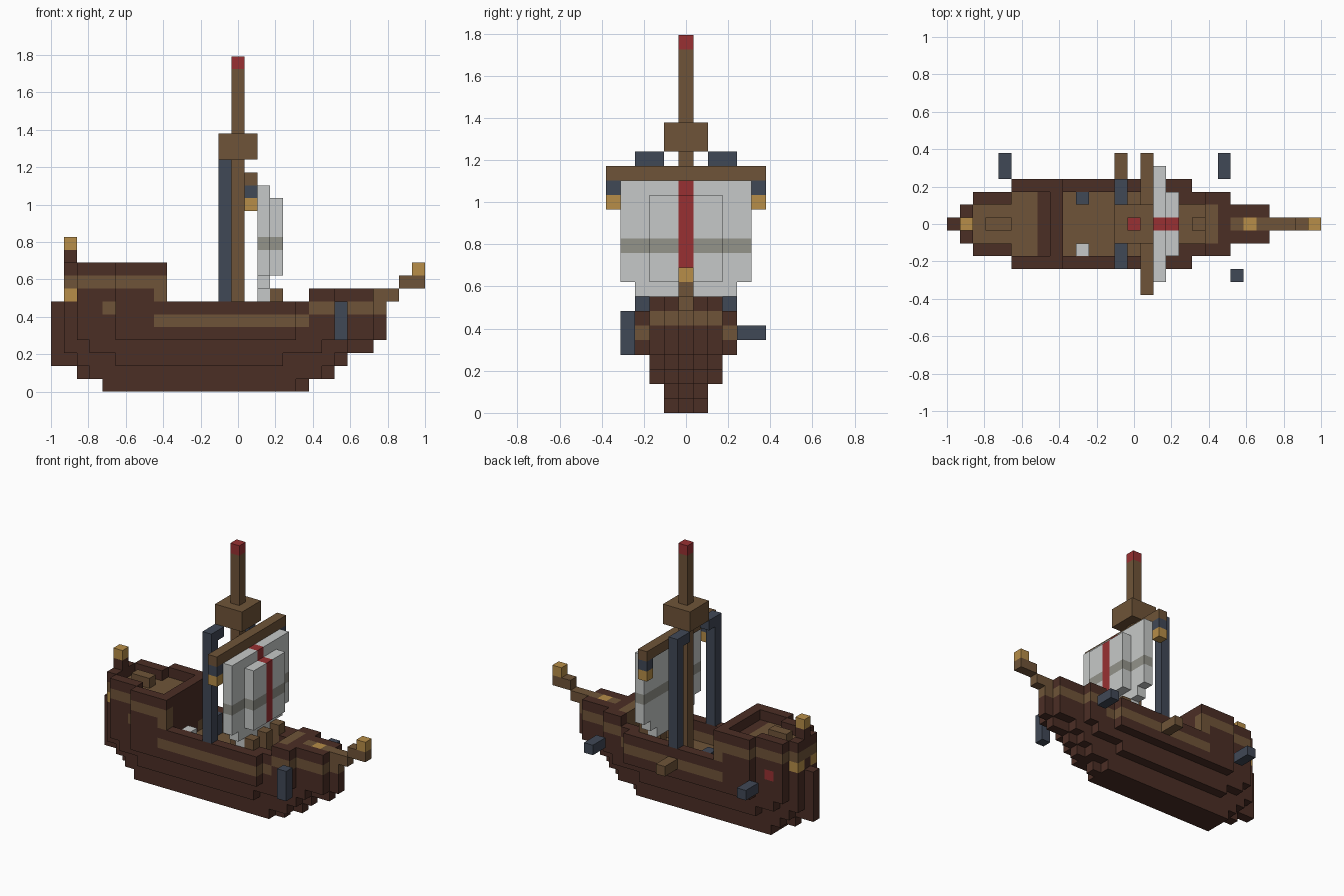
import bpy, bmesh
from mathutils import Vector

if "Cube" in bpy.data.objects:
    bpy.data.objects.remove(bpy.data.objects["Cube"])

V = 2 / 29  # edge of one block


def lin(c):
    c /= 255
    return c / 12.92 if c < 0.04045 else ((c + 0.055) / 1.055) ** 2.4


MATS = {}


def material(name, r, g, b):
    m = bpy.data.materials.new(name)
    col = (lin(r), lin(g), lin(b), 1)
    m.use_nodes = True
    m.diffuse_color = col
    m.node_tree.nodes["Principled BSDF"].inputs["Base Color"].default_value = col
    MATS[name] = m


material("dark_wood", 75, 46, 37)
material("light_wood", 111, 84, 56)
material("gold", 183, 141, 72)
material("iron_blue", 64, 72, 86)
material("canvas", 198, 201, 200)
material("canvas_band", 147, 147, 138)
material("red", 152, 48, 50)


def fill(cells, xs, ys, zs, colour):
    """Set blocks in inclusive ranges; colour None carves them away."""
    for i in range(xs[0], xs[1] + 1):
        for j in range(ys[0], ys[1] + 1):
            for k in range(zs[0], zs[1] + 1):
                if colour is None:
                    cells.pop((i, j, k), None)
                else:
                    cells[i, j, k] = colour


def paint(cells, colour, rule):
    for c in cells:
        if rule(*c):
            cells[c] = colour


def build(name, cells):
    """Turn a set of blocks into one mesh made of its exposed faces."""
    bm = bmesh.new()
    names = sorted(set(cells.values()))
    corners = {}

    def vert(p):
        if p not in corners:
            corners[p] = bm.verts.new(((p[0] - 14.5) * V, (p[1] - 0.5) * V, p[2] * V))
        return corners[p]

    for c, colour in cells.items():
        for axis in range(3):
            for side in (0, 1):
                n = list(c)
                n[axis] += 2 * side - 1
                if tuple(n) in cells:
                    continue
                u, w = (axis + 1) % 3, (axis + 2) % 3
                loop = []
                for a, b in ((0, 0), (1, 0), (1, 1), (0, 1)):
                    p = list(c)
                    p[axis] += side
                    p[u] += a
                    p[w] += b
                    loop.append(vert(tuple(p)))
                f = bm.faces.new(loop if side else loop[::-1])
                f.material_index = names.index(colour)
    me = bpy.data.meshes.new(name)
    bm.to_mesh(me)
    bm.free()
    for n in names:
        me.materials.append(MATS[n])
    ob = bpy.data.objects.new(name, me)
    bpy.context.collection.objects.link(ob)


def block(name, xs, ys, zs, colour):
    cells = {}
    fill(cells, xs, ys, zs, colour)
    build(name, cells)


# Hull: each layer lists its length span for every half width, from the keel out
hull = {}
LAYERS = {
    (0, 0): [(4, 19), (4, 18)],
    (1, 1): [(2, 21), (3, 20)],
    (2, 2): [(0, 22), (2, 21), (5, 17)],
    (3, 3): [(0, 24), (1, 22), (3, 20)],
    (4, 6): [(0, 25), (1, 24), (2, 21), (5, 18)],
}
for zs, spans in LAYERS.items():
    for half, xs in enumerate(spans):
        fill(hull, xs, (-half, half), zs, "dark_wood")

# Sunken main deck and side stripes
fill(hull, (9, 17), (-2, 2), (5, 6), None)
fill(hull, (18, 19), (-1, 1), (5, 6), None)
paint(hull, "light_wood", lambda i, j, k: k == 4 and 9 <= i <= 19 and abs(j) <= (2 if i < 18 else 1))
paint(hull, "light_wood", lambda i, j, k: k == 5 and 8 <= i <= 19 and abs(j) >= 2)
paint(hull, "light_wood", lambda i, j, k: k == 6 and i >= 20)
hull[4, -2, 6] = "light_wood"
hull[3, 2, 6] = "red"
build("hull", hull)

# Stern castle with a walled upper deck
castle = {}
fill(castle, (1, 1), (-1, 1), (7, 9), "dark_wood")
fill(castle, (2, 4), (-2, 2), (7, 9), "dark_wood")
fill(castle, (5, 8), (-3, 3), (7, 9), "dark_wood")
fill(castle, (2, 4), (-1, 1), (9, 9), None)
fill(castle, (5, 7), (-2, 2), (9, 9), None)
paint(castle, "light_wood", lambda i, j, k: k == 8 and (i < 7 or abs(j) == 3))
fill(castle, (3, 4), (0, 0), (9, 9), "light_wood")
for s in (-1, 1):
    castle[8, 3 * s, 7] = "light_wood"
    castle[1, s, 7] = "gold"
build("stern_castle", castle)

# Stern lantern
lantern = {(1, 0, 10): "dark_wood", (1, 0, 11): "gold"}
build("stern_lantern", lantern)

# Raised bow deck
bow = {}
fill(bow, (20, 21), (-2, 2), (7, 7), "dark_wood")
fill(bow, (22, 24), (-1, 1), (7, 7), "dark_wood")
fill(bow, (20, 20), (-1, 1), (7, 7), "light_wood")
fill(bow, (22, 24), (0, 0), (7, 7), "light_wood")
bow[23, 0, 7] = "gold"
build("bow_deck", bow)

# Bowsprit
sprit = {}
fill(sprit, (25, 26), (0, 0), (7, 7), "light_wood")
fill(sprit, (27, 28), (0, 0), (8, 8), "light_wood")
sprit[28, 0, 9] = "gold"
build("bowsprit", sprit)

# Mast, lookout and yard
mast = {}
fill(mast, (14, 14), (0, 0), (5, 24), "light_wood")
fill(mast, (13, 15), (-1, 1), (18, 19), "light_wood")
mast[14, 0, 25] = "red"
build("mast_and_lookout", mast)

yard = {}
fill(yard, (15, 15), (-5, 5), (16, 16), "light_wood")
for s in (-5, 5):
    yard[15, s, 15] = "iron_blue"
    yard[15, s, 14] = "gold"
build("yard", yard)

# Sail with a bulging front layer, a grey band and a red stripe
sail = {}
fill(sail, (16, 16), (-2, 2), (7, 7), "canvas")
fill(sail, (16, 16), (-3, 3), (8, 8), "canvas")
fill(sail, (16, 16), (-4, 4), (9, 15), "canvas")
fill(sail, (17, 17), (-2, 2), (9, 14), "canvas")
paint(sail, "canvas_band", lambda i, j, k: k == 11)
paint(sail, "red", lambda i, j, k: j == 0 and k >= 9)
build("sail", sail)

# Shrouds on both sides
for side, s in (("left", 1), ("right", -1)):
    shroud = {}
    fill(shroud, (13, 13), (3 * s, 3 * s), (7, 17), "iron_blue")
    shroud[13, 2 * s, 17] = "iron_blue"
    build("shroud_" + side, shroud)

# Outboard fittings
block("cannon_stern", (4, 4), (4, 5), (5, 5), "iron_blue")
block("cannon_bow", (21, 21), (4, 5), (5, 5), "iron_blue")
block("side_plank", (13, 13), (4, 5), (5, 5), "light_wood")
block("anchor", (22, 22), (-4, -4), (4, 6), "iron_blue")

# Deck cargo
block("cargo_bale", (10, 10), (-2, -2), (5, 6), "canvas")
block("cargo_chest", (10, 10), (2, 2), (5, 6), "iron_blue")
for n, j in enumerate((-2, 0, 2)):
    block("crate_%d" % (n + 1), (17, 17), (j, j), (5, 7), "light_wood")
block("deck_step", (19, 19), (0, 0), (5, 5), "light_wood")
